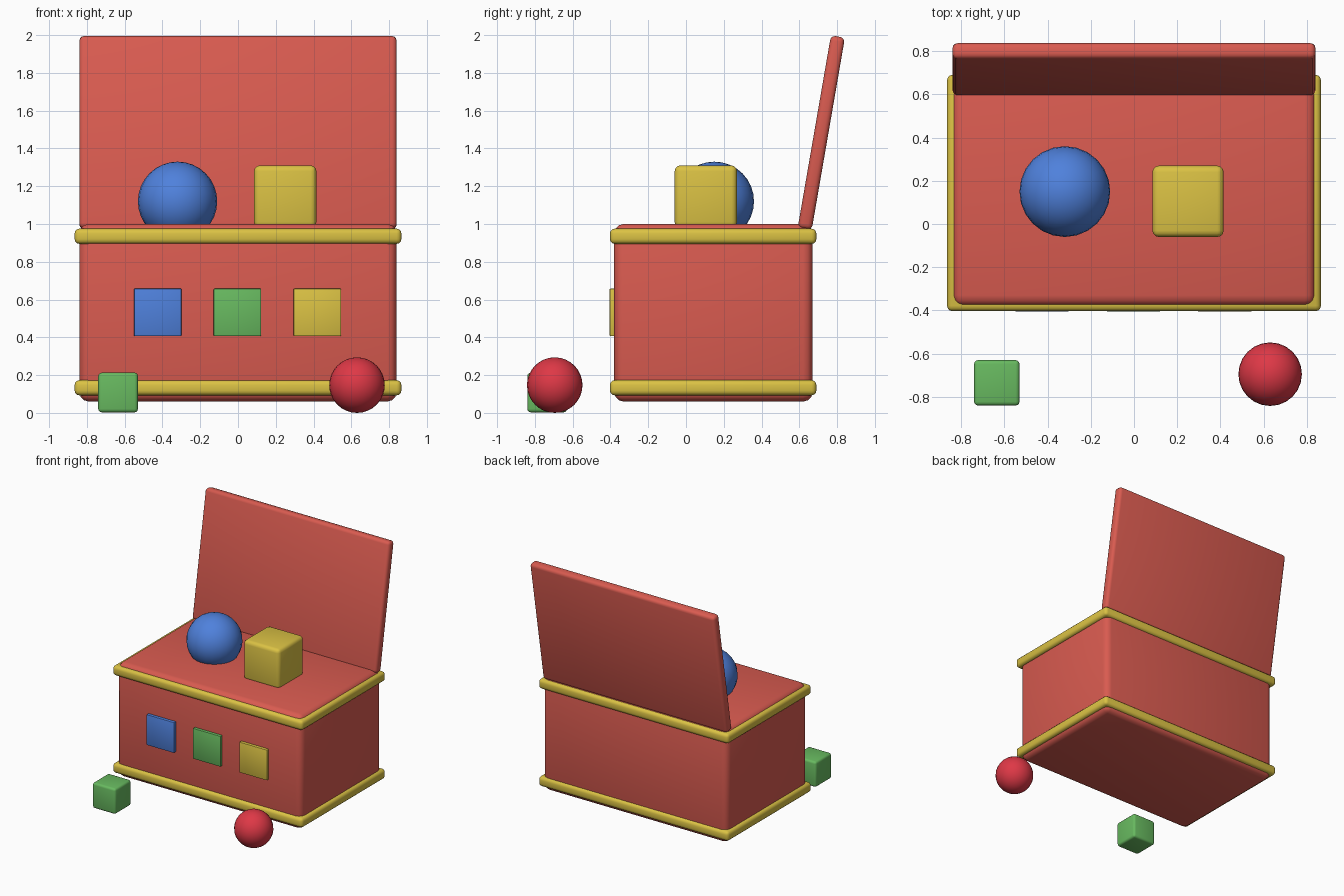
import bpy
import math

if "Cube" in bpy.data.objects:
    bpy.data.objects.remove(bpy.data.objects["Cube"])


def material(name, rgb):
    m = bpy.data.materials.new(name)
    lin = [((c / 255 + 0.055) / 1.055) ** 2.4 for c in rgb]
    m.diffuse_color = (*lin, 1)
    m.use_nodes = True
    m.node_tree.nodes["Principled BSDF"].inputs["Base Color"].default_value = m.diffuse_color
    return m


CORAL = material("coral", (217, 91, 80))
YELLOW = material("yellow", (219, 194, 68))
BLUE = material("blue", (79, 129, 220))
GREEN = material("green", (104, 186, 96))
RED = material("red", (222, 56, 70))


def box(name, lo, hi, mat, bevel, segments=3, tilt=0.0):
    """Rounded box between two corners, optionally tilted about x."""
    centre = [(a + b) / 2 for a, b in zip(lo, hi)]
    bpy.ops.mesh.primitive_cube_add(size=1, location=centre)
    ob = bpy.context.object
    ob.name = name
    ob.scale = [b - a for a, b in zip(lo, hi)]
    bpy.ops.object.transform_apply(location=False, rotation=False, scale=True)
    mod = ob.modifiers.new("Rounded edges", 'BEVEL')
    mod.width = bevel
    mod.segments = segments
    bpy.ops.object.modifier_apply(modifier=mod.name)
    ob.rotation_euler.x = tilt
    ob.data.materials.append(mat)
    bpy.ops.object.shade_smooth_by_angle(angle=math.radians(35))
    return ob


def ball(name, centre, radius, mat):
    bpy.ops.mesh.primitive_uv_sphere_add(segments=24, ring_count=16,
                                         radius=radius, location=centre)
    ob = bpy.context.object
    ob.name = name
    ob.data.materials.append(mat)
    bpy.ops.object.shade_smooth()
    return ob


# Chest body and the two trim bands around it
box("chest_body", (-0.84, -0.38, 0.06), (0.84, 0.67, 1.0), CORAL, 0.05)
for name, z in (("lower_band", 0.093), ("upper_band", 0.895)):
    box(name, (-0.865, -0.403, z), (0.865, 0.69, z + 0.08), YELLOW, 0.025)

# Open lid leaning back from the rear edge
box("lid", (-0.84, 0.679, 0.968), (0.84, 0.754, 2.0), CORAL, 0.025,
    tilt=math.radians(-9.8))

# Square plates on the front
for name, x, mat in (("blue_plate", -0.425, BLUE), ("green_plate", -0.003, GREEN),
                     ("yellow_plate", 0.42, YELLOW)):
    box(name, (x - 0.126, -0.405, 0.406), (x + 0.126, -0.375, 0.658), mat, 0.006, 2)

# Toys poking out of the chest
ball("blue_ball", (-0.32, 0.15, 1.12), 0.21, BLUE)
box("yellow_block", (0.085, -0.06, 0.98), (0.415, 0.27, 1.31), YELLOW, 0.03)

# Toys on the floor
box("green_block", (-0.74, -0.84, 0.003), (-0.53, -0.63, 0.213), GREEN, 0.018)
ball("red_ball", (0.63, -0.695, 0.147), 0.147, RED)
